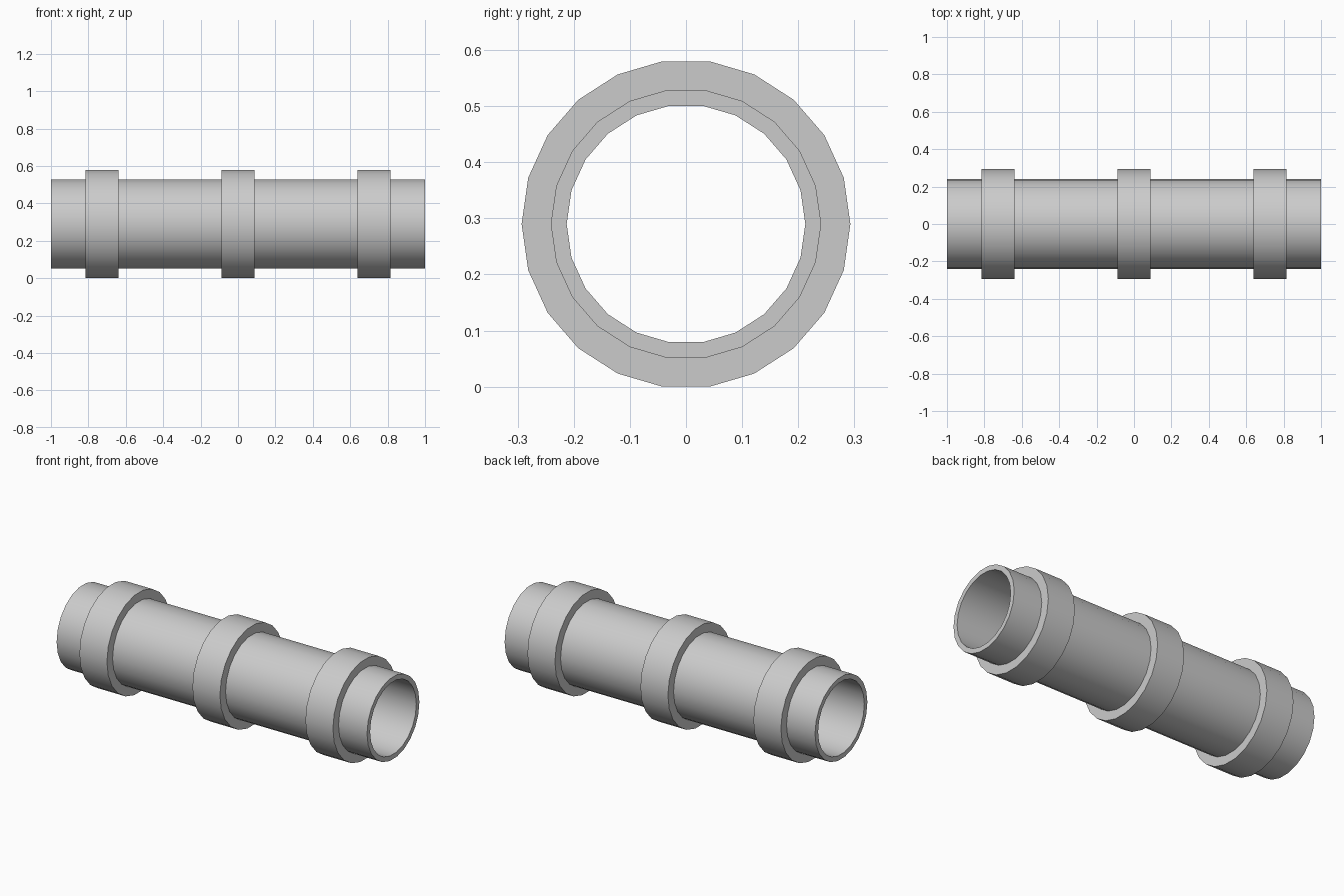
import bpy, bmesh, math

if "Cube" in bpy.data.objects:
    bpy.data.objects.remove(bpy.data.objects["Cube"])

SIDES = 22
R_IN, R_PIPE, R_COLLAR = 0.2127, 0.241, 0.293
HALF_COLLAR = 0.0885
AXIS_Z = R_COLLAR * math.cos(math.pi / SIDES)   # rests on a flat side

# Closed wall profile (x, radius): bore, then outer wall stepping up at each collar
profile = [(1, R_IN), (-1, R_IN), (-1, R_PIPE)]
for cx in (-0.728, 0, 0.728):
    a, b = cx - HALF_COLLAR, cx + HALF_COLLAR
    profile += [(a, R_PIPE), (a, R_COLLAR), (b, R_COLLAR), (b, R_PIPE)]
profile.append((1, R_PIPE))

# Lathe the profile around the x axis
bm = bmesh.new()
rings = []
for x, r in profile:
    ring = []
    for i in range(SIDES):
        t = 2 * math.pi * i / SIDES
        ring.append(bm.verts.new((x, r * math.cos(t), r * math.sin(t))))
    rings.append(ring)
for k, ra in enumerate(rings):
    rb = rings[(k + 1) % len(rings)]
    for i in range(SIDES):
        j = (i + 1) % SIDES
        bm.faces.new((ra[i], ra[j], rb[j], rb[i]))
bmesh.ops.recalc_face_normals(bm, faces=bm.faces)

mesh = bpy.data.meshes.new("collared_pipe")
bm.to_mesh(mesh)
bm.free()
pipe = bpy.data.objects.new("collared_pipe", mesh)
pipe.location.z = AXIS_Z
bpy.context.collection.objects.link(pipe)

# Smooth around the pipe, sharp at the steps and rims
bpy.context.view_layer.objects.active = pipe
pipe.select_set(True)
bpy.ops.object.shade_smooth_by_angle(angle=math.radians(30))
